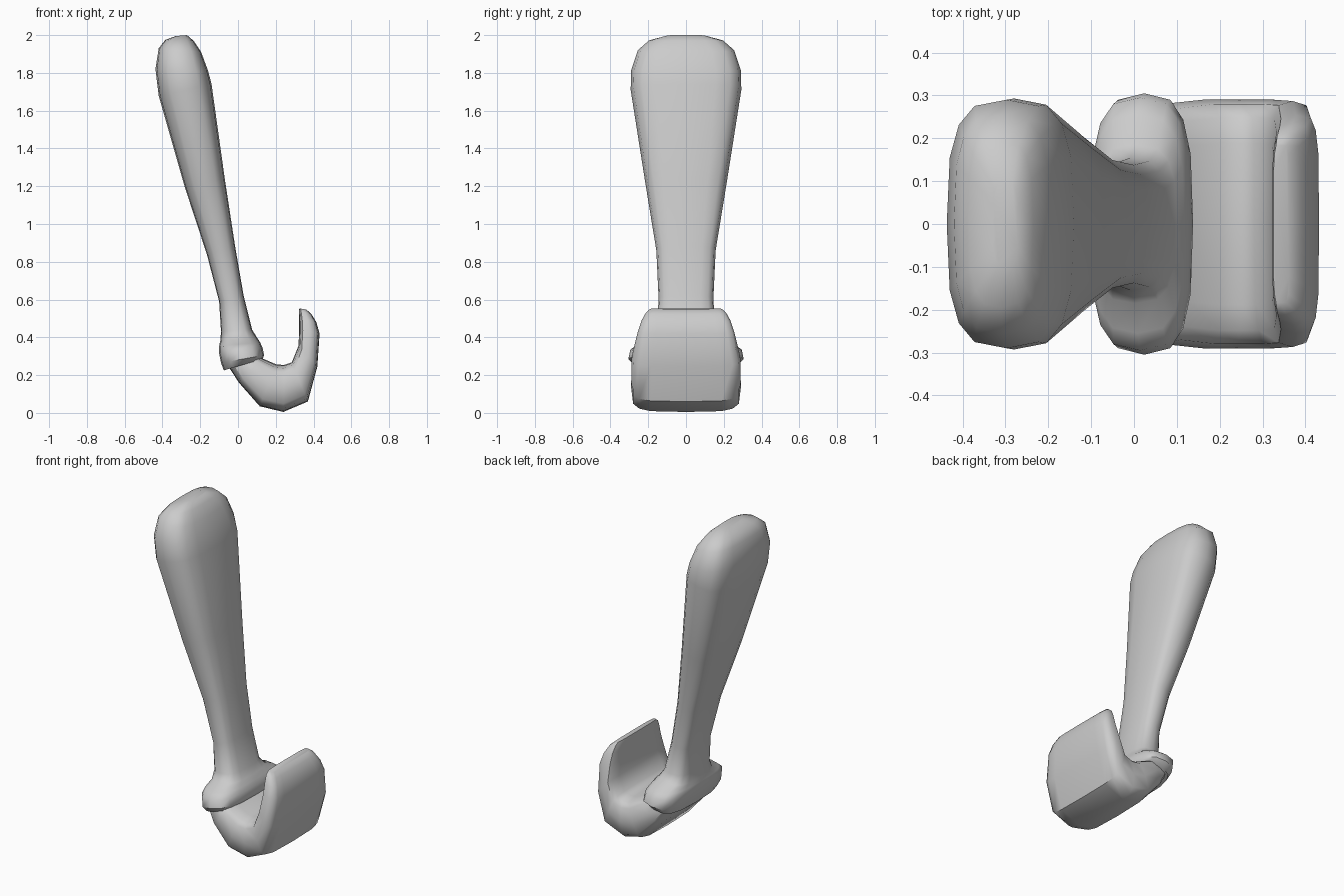
import bpy, bmesh
from math import sin, cos, tau, radians, copysign

def loft(name, sections, power, n=16, angle=50):
    """Skin rounded-box rings; each ring is (xa, za, xb, zb, half_width_y)."""
    bm = bmesh.new()
    rings = []
    for xa, za, xb, zb, w in sections:
        ring = []
        for i in range(n):
            c, s = cos(tau * i / n), sin(tau * i / n)
            c = copysign(abs(c) ** power, c) if abs(c) > 1e-6 else 0
            s = copysign(abs(s) ** power, s) if abs(s) > 1e-6 else 0
            t = (1 + c) / 2
            ring.append(bm.verts.new((xa + (xb - xa) * t, w * s, za + (zb - za) * t)))
        rings.append(ring)
    for a, b in zip(rings, rings[1:]):
        for i in range(n):
            j = (i + 1) % n
            bm.faces.new((a[i], a[j], b[j], b[i]))
    bm.faces.new(rings[0])
    bm.faces.new(rings[-1])
    bmesh.ops.recalc_face_normals(bm, faces=bm.faces)
    me = bpy.data.meshes.new(name)
    bm.to_mesh(me)
    bm.free()
    ob = bpy.data.objects.new(name, me)
    bpy.context.collection.objects.link(ob)
    bpy.ops.object.select_all(action='DESELECT')
    ob.select_set(True)
    bpy.context.view_layer.objects.active = ob
    bpy.ops.object.shade_smooth_by_angle(angle=radians(angle))
    return ob

# Leaning handle, flaring into a wide collar at its base
loft("handle", [
    (-0.075, 0.225, 0.130, 0.285, 0.275),
    (-0.090, 0.265, 0.138, 0.305, 0.305),
    (-0.102, 0.325, 0.130, 0.345, 0.295),
    (-0.100, 0.355, 0.118, 0.372, 0.255),
    (-0.094, 0.380, 0.100, 0.400, 0.185),
    (-0.090, 0.430, 0.075, 0.440, 0.155),
    (-0.100, 0.590, 0.030, 0.620, 0.145),
    (-0.165, 0.840, -0.015, 0.880, 0.157),
    (-0.280, 1.190, -0.070, 1.240, 0.215),
    (-0.420, 1.680, -0.140, 1.740, 0.293),
    (-0.437, 1.820, -0.158, 1.810, 0.290),
    (-0.420, 1.930, -0.195, 1.910, 0.255),
    (-0.385, 1.975, -0.235, 1.970, 0.195),
    (-0.330, 1.995, -0.270, 2.000, 0.100),
], 0.65)

# Broad hook curling up from under the collar
loft("hook", [
    (0.080, 0.310, -0.060, 0.260, 0.250),
    (0.130, 0.288, 0.005, 0.160, 0.280),
    (0.205, 0.256, 0.115, 0.035, 0.290),
    (0.245, 0.254, 0.240, 0.005, 0.290),
    (0.285, 0.268, 0.370, 0.060, 0.290),
    (0.320, 0.355, 0.420, 0.245, 0.287),
    (0.324, 0.440, 0.432, 0.420, 0.255),
    (0.324, 0.500, 0.415, 0.480, 0.235),
    (0.322, 0.540, 0.390, 0.522, 0.212),
    (0.325, 0.553, 0.362, 0.547, 0.190),
], 0.45)
